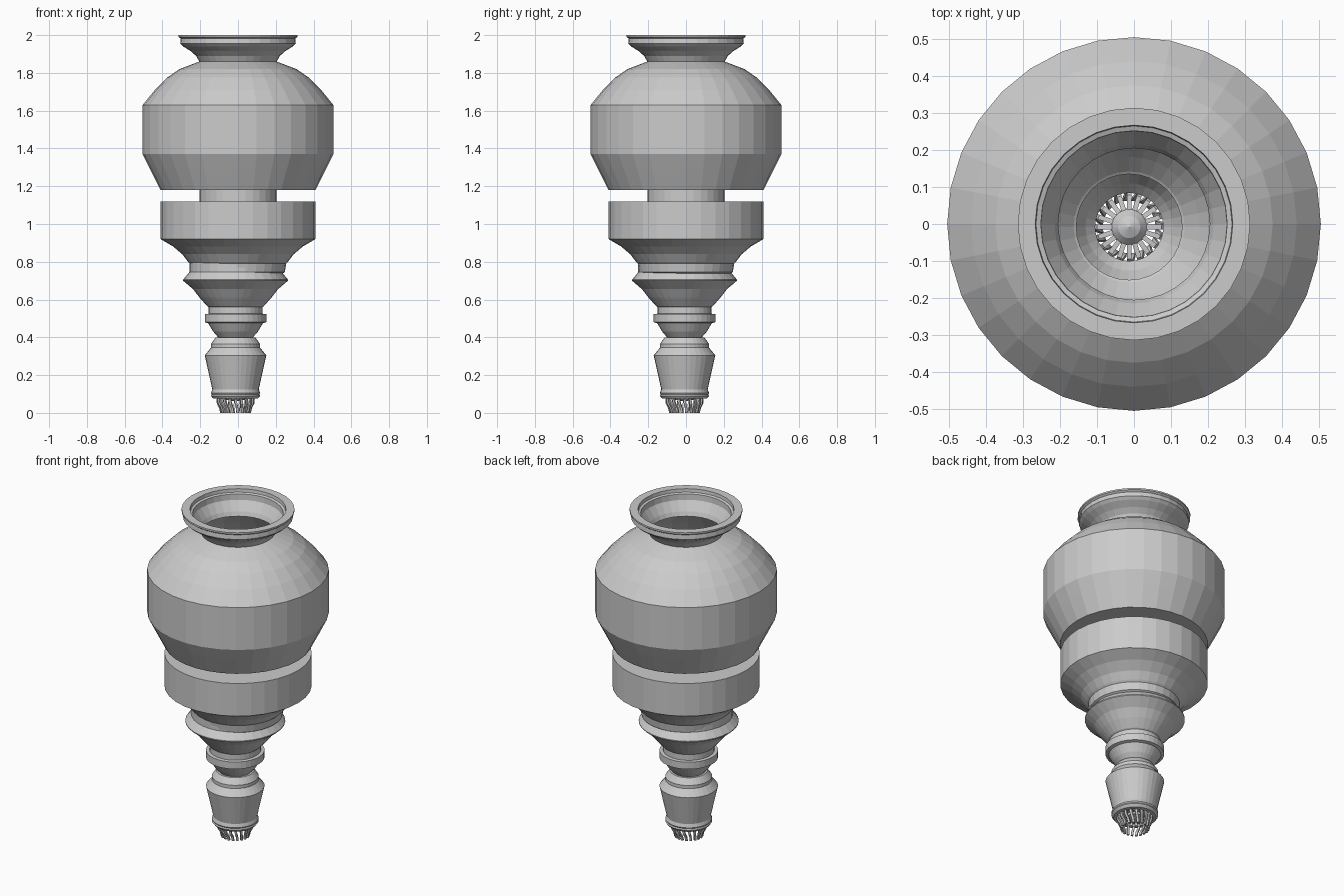
import bpy, math
from mathutils import Vector

grey = bpy.data.materials.new("plain_grey")
grey.diffuse_color = (0.6, 0.6, 0.6, 1)

def make(name, verts, faces):
    me = bpy.data.meshes.new(name)
    me.from_pydata(verts, [], faces)
    me.materials.append(grey)
    ob = bpy.data.objects.new(name, me)
    bpy.context.collection.objects.link(ob)
    return ob

def lathe(name, profile, cx=0.0, cy=0.0, n=32):
    verts = [(cx + r * math.cos(2 * math.pi * j / n), cy + r * math.sin(2 * math.pi * j / n), z)
             for r, z in profile for j in range(n)]
    faces = []
    for i in range(len(profile) - 1):
        for j in range(n):
            k = (j + 1) % n
            faces.append((i * n + j, (i + 1) * n + j, (i + 1) * n + k, i * n + k))
    return make(name, verts, faces)

OX, OY = -0.013, -0.008   # lower stem sits slightly off centre

# flared mouth: inner funnel, flat lip, outer collar
lathe("mouth_rim", [(0.205, 1.86), (0.215, 1.885), (0.25, 1.94), (0.252, 1.975), (0.265, 1.98),
                    (0.267, 2.0), (0.314, 2.0), (0.314, 1.99), (0.303, 1.982), (0.306, 1.955),
                    (0.29, 1.94), (0.25, 1.915), (0.222, 1.89), (0.205, 1.86)])

# hollow bulbous body
lathe("main_body", [(0.205, 1.86), (0.31, 1.82), (0.375, 1.775), (0.44, 1.71), (0.505, 1.63),
                    (0.505, 1.37), (0.468, 1.295), (0.41, 1.18), (0.205, 1.18)])

# narrow neck, drum and concave cone under it
lathe("neck", [(0.205, 1.18), (0.205, 1.12)])
lathe("drum", [(0.205, 1.12), (0.41, 1.12), (0.41, 0.92), (0.345, 0.882), (0.295, 0.84),
               (0.265, 0.80), (0.255, 0.79), (0.248, 0.745), (0.232, 0.735)])

# turned stem
lathe("stem", [(0.245, 0.80), (0.245, 0.745), (0.278, 0.705), (0.278, 0.70), (0.225, 0.655), (0.19, 0.61),
               (0.15, 0.565), (0.143, 0.56), (0.143, 0.525), (0.163, 0.523), (0.163, 0.48),
               (0.145, 0.475), (0.118, 0.43), (0.092, 0.40), (0.105, 0.40),
               (0.13, 0.365), (0.13, 0.345)], OX, OY)
lathe("nozzle", [(0.13, 0.345), (0.163, 0.305), (0.123, 0.125), (0.13, 0.105),
                 (0.126, 0.098), (0.13, 0.09), (0.118, 0.075), (0.092, 0.075), (0.092, 0.095)], OX, OY)

# domed plug in the nozzle outlet
lathe("nozzle_plug", [(0.0005, 0.125), (0.03, 0.112), (0.05, 0.09), (0.05, 0.07), (0.0005, 0.06)], OX, OY)

# ring of bent bristles: path points are radius, height, twist
path = [(0.046, 0.088, 0.0), (0.085, 0.085, 0.0), (0.097, 0.07, 0.0), (0.094, 0.05, 0.03),
        (0.082, 0.028, 0.1), (0.076, 0.0, 0.14)]
verts, faces, N, W = [], [], 20, 0.0065
for b in range(N):
    base = len(verts)
    for i, (r, z, t) in enumerate(path):
        p0, p1 = path[max(i - 1, 0)], path[min(i + 1, len(path) - 1)]
        d = Vector((p1[0] - p0[0], p1[1] - p0[1])).normalized()
        a = 2 * math.pi * b / N + t
        for s, u in ((-1, -1), (1, -1), (1, 1), (-1, 1)):
            rr = r - d.y * u * W * 0.8
            zz = max(z + d.x * u * W * 0.8, 0)
            verts.append((OX + rr * math.cos(a) - s * W * math.sin(a),
                          OY + rr * math.sin(a) + s * W * math.cos(a), zz))
    for i in range(len(path) - 1):
        for k in range(4):
            m = (k + 1) % 4
            q = base + i * 4
            faces.append((q + k, q + 4 + k, q + 4 + m, q + m))
    e = base + (len(path) - 1) * 4
    faces += [(base, base + 1, base + 2, base + 3), (e + 3, e + 2, e + 1, e)]
make("bristles", verts, faces)
